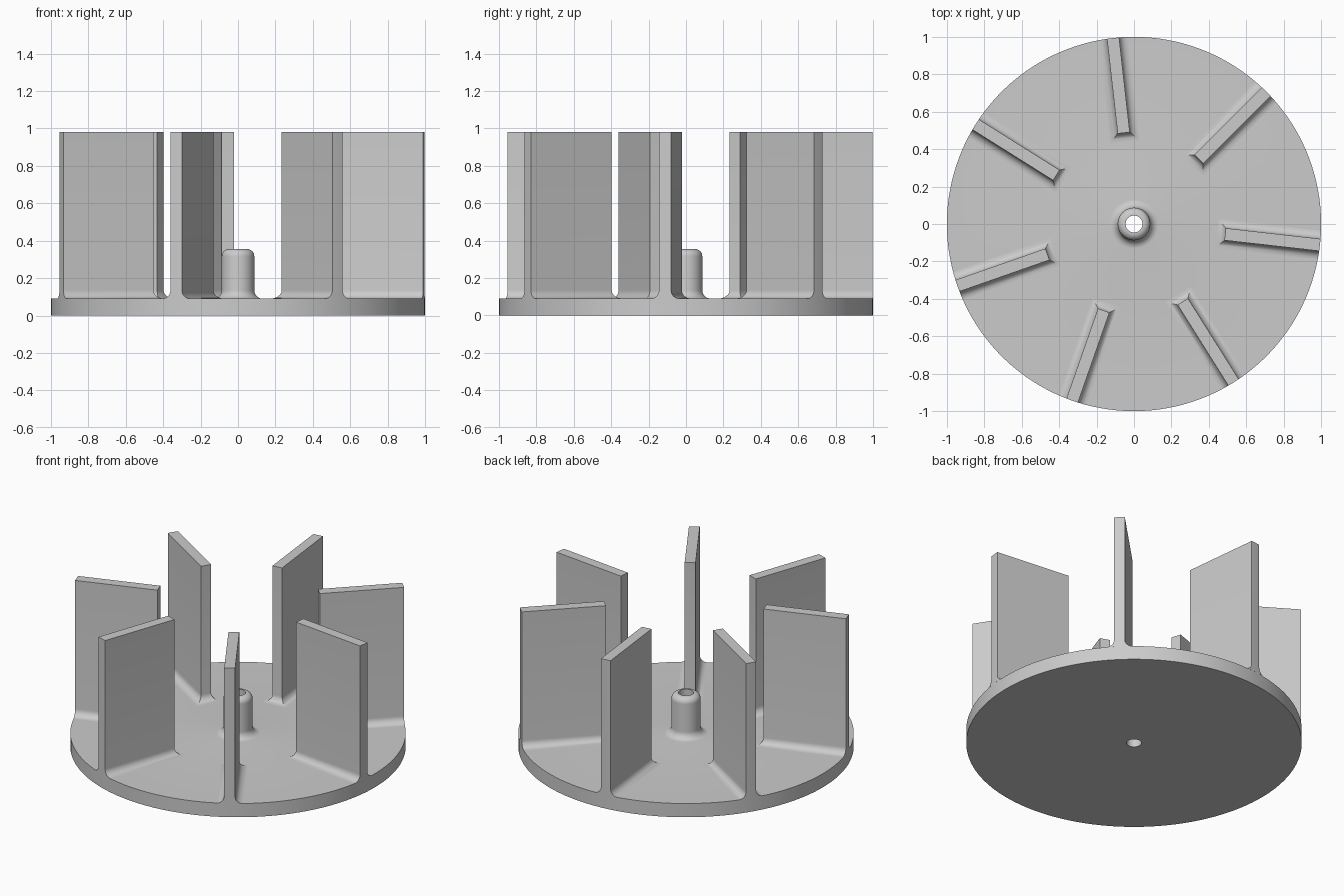
import bpy, bmesh
from math import sin, cos, pi, radians, sqrt

if "Cube" in bpy.data.objects:
    bpy.data.objects.remove(bpy.data.objects["Cube"])

PLATE_Z, TOP_Z, R_OUT = 0.09, 0.98, 1.0
FILLET = 0.045
BLADES, START = 7, radians(45)


def finish(bm, name):
    bmesh.ops.recalc_face_normals(bm, faces=bm.faces)
    mesh = bpy.data.meshes.new(name)
    bm.to_mesh(mesh)
    bm.free()
    for p in mesh.polygons:
        p.use_smooth = True
    mesh.set_sharp_from_angle(angle=radians(30))
    ob = bpy.data.objects.new(name, mesh)
    bpy.context.collection.objects.link(ob)
    return ob


def arc(cx, cz, r, a0, a1, n=8):
    return [(cx + r * cos(radians(a0 + (a1 - a0) * i / n)),
             cz + r * sin(radians(a0 + (a1 - a0) * i / n))) for i in range(n + 1)]


def bridge(bm, a, b):
    n = len(a)
    for i in range(n):
        bm.faces.new((a[i], a[(i + 1) % n], b[(i + 1) % n], b[i]))


def lathe(name, profile, seg=140):
    # closed (radius, z) profile swept around z
    bm = bmesh.new()
    rings = [[bm.verts.new((r * cos(2 * pi * s / seg), r * sin(2 * pi * s / seg), z))
              for r, z in profile] for s in range(seg)]
    for s in range(seg):
        bridge(bm, rings[s], rings[(s + 1) % seg])
    return finish(bm, name)


# base plate with filleted, bored hub
hub_r, bore_r, hub_z, round_r = 0.087, 0.045, 0.355, 0.038
profile = [(bore_r, 0), (R_OUT, 0), (R_OUT, PLATE_Z)]
profile += arc(hub_r + FILLET, PLATE_Z + FILLET, FILLET, 270, 180)
profile += arc(hub_r - round_r, hub_z - round_r, round_r, 0, 90)
profile += [(bore_r, hub_z)]
lathe("base_plate_and_hub", profile)


def blade(name, angle, r_in=0.49, half=0.0325):
    # stacked sections: flared fillet at the foot, outer end follows the rim
    bm = bmesh.new()
    levels = arc(FILLET, PLATE_Z + FILLET, FILLET, 270, 180) + [(0, TOP_Z)]
    rings = []
    for off, z in levels:
        h = half + off
        pts = [(r_in - off, -h)]
        pts += [(sqrt(R_OUT ** 2 - y * y), y) for y in (h * (i / 4 - 1) for i in range(9))]
        pts += [(r_in - off, h)]
        rings.append([bm.verts.new((x * cos(angle) - y * sin(angle),
                                    x * sin(angle) + y * cos(angle), z)) for x, y in pts])
    for a, b in zip(rings, rings[1:]):
        bridge(bm, a, b)
    bm.faces.new(rings[0])
    bm.faces.new(rings[-1])
    return finish(bm, name)


# ring of radial blades
for k in range(BLADES):
    blade(f"blade_{k + 1}", START + 2 * pi * k / BLADES)
